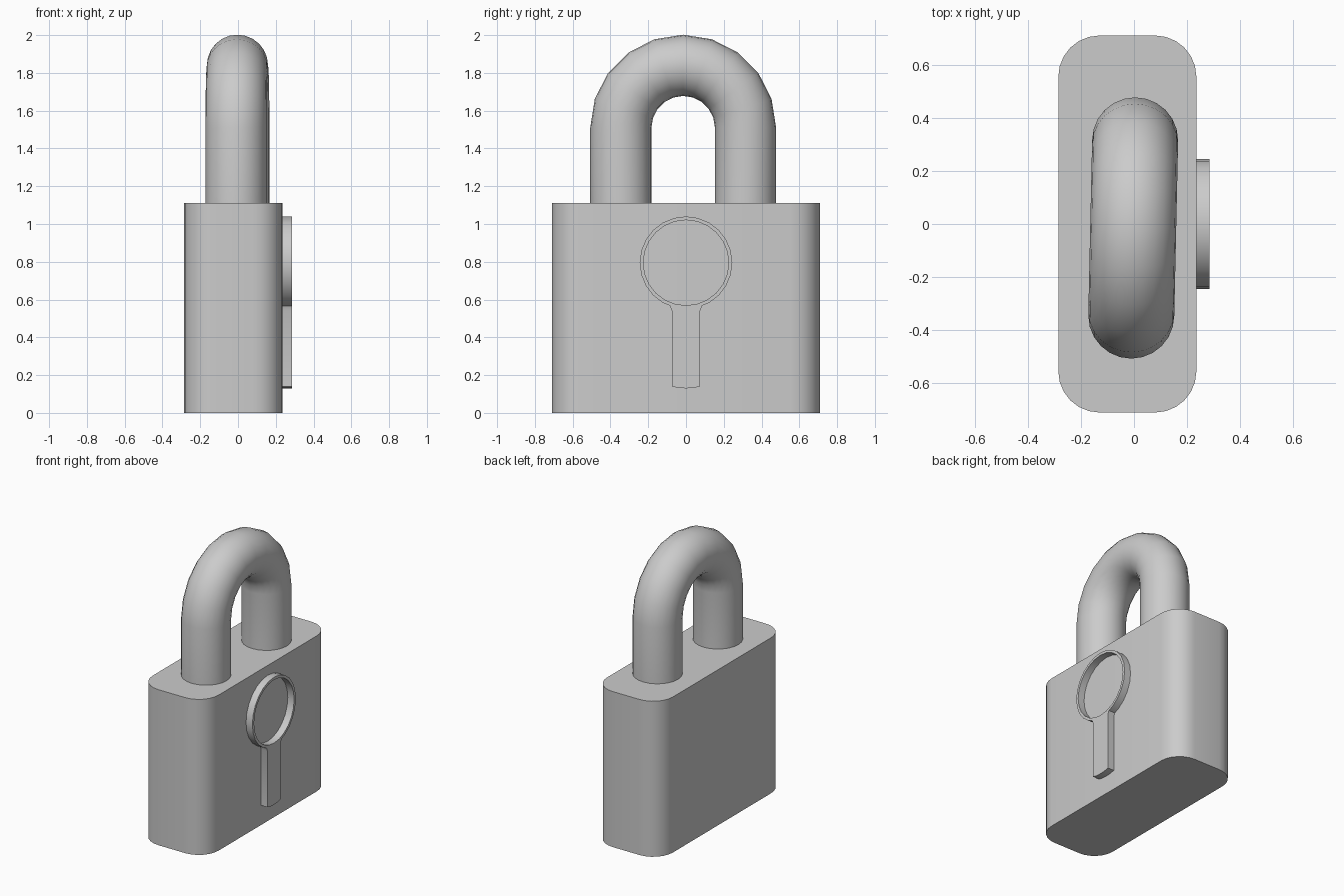
import bpy, bmesh
from math import sin, cos, pi, radians
from mathutils import Vector

if "Cube" in bpy.data.objects:
    bpy.data.objects.remove(bpy.data.objects["Cube"])


def finish(name, bm, angle=35):
    bmesh.ops.recalc_face_normals(bm, faces=bm.faces)
    me = bpy.data.meshes.new(name)
    bm.to_mesh(me)
    bm.free()
    ob = bpy.data.objects.new(name, me)
    bpy.context.collection.objects.link(ob)
    bpy.ops.object.select_all(action='DESELECT')
    ob.select_set(True)
    bpy.context.view_layer.objects.active = ob
    bpy.ops.object.shade_smooth_by_angle(angle=radians(angle))
    return ob


def bridge(bm, a, b):
    n = len(a)
    for i in range(n):
        j = (i + 1) % n
        bm.faces.new((a[i], a[j], b[j], b[i]))


# Body: block with rounded upright edges
X0, X1, HY, H = -0.285, 0.235, 0.71, 1.11
bm = bmesh.new()
bmesh.ops.create_cube(bm, size=1)
for v in bm.verts:
    v.co = Vector(((X0 + X1) / 2 + v.co.x * (X1 - X0), v.co.y * 2 * HY, (v.co.z + 0.5) * H))
upright = [e for e in bm.edges if abs(e.verts[0].co.z - e.verts[1].co.z) > 0.5]
bmesh.ops.bevel(bm, geom=upright, offset=0.155, segments=6, profile=0.5, affect='EDGES')
finish("body", bm)

# Shackle: round tube swept up, over a half circle and down, very slightly twisted
R, r, cy, cz, steps, sides = 0.33, 0.162, -0.015, 1.51, 10, 24
path = [(-R, 1.09 - cz, pi)]
path += [(R * cos(a), R * sin(a), a) for a in (pi * (1 - i / steps) for i in range(steps + 1))]
path += [(R, 1.09 - cz, 0)]
bm = bmesh.new()
rings = []
for y, z, a in path:
    ring = []
    for k in range(sides):
        t = 2 * pi * k / sides
        ring.append(bm.verts.new((-0.003 + 0.022 * y + r * sin(t),
                                  cy + y + r * cos(t) * cos(a),
                                  cz + z + r * cos(t) * sin(a))))
    rings.append(ring)
for a, b in zip(rings, rings[1:]):
    bridge(bm, a, b)
bm.faces.new(rings[0])
bm.faces.new(rings[-1])
finish("shackle", bm)

# Keyhole rim: thin raised ring on the +x face
FX, N, ZC = 0.285, 24, 0.795
bm = bmesh.new()
loops = []
for x, rad in ((X1 - 0.005, 0.245), (FX, 0.245), (FX, 0.226), (X1 - 0.005, 0.226)):
    loops.append([bm.verts.new((x, rad * sin(2 * pi * k / N), ZC + rad * cos(2 * pi * k / N)))
                  for k in range(N)])
for i in range(4):
    bridge(bm, loops[i], loops[(i + 1) % 4])
finish("keyhole_rim", bm)

# Keyhole stem: raised bar with a slightly bowed lower end
outline = [(-0.075, 0.14), (-0.04, 0.132), (0, 0.13), (0.04, 0.132), (0.075, 0.14),
           (0.075, 0.54), (0.085, 0.567), (0.04, 0.56), (0, 0.556), (-0.04, 0.56),
           (-0.085, 0.567), (-0.075, 0.54)]
bm = bmesh.new()
back, front = [[bm.verts.new((x, y, z)) for y, z in outline] for x in (X1 - 0.005, FX)]
bridge(bm, back, front)
bm.faces.new(back)
bm.faces.new(front)
finish("keyhole_stem", bm)
